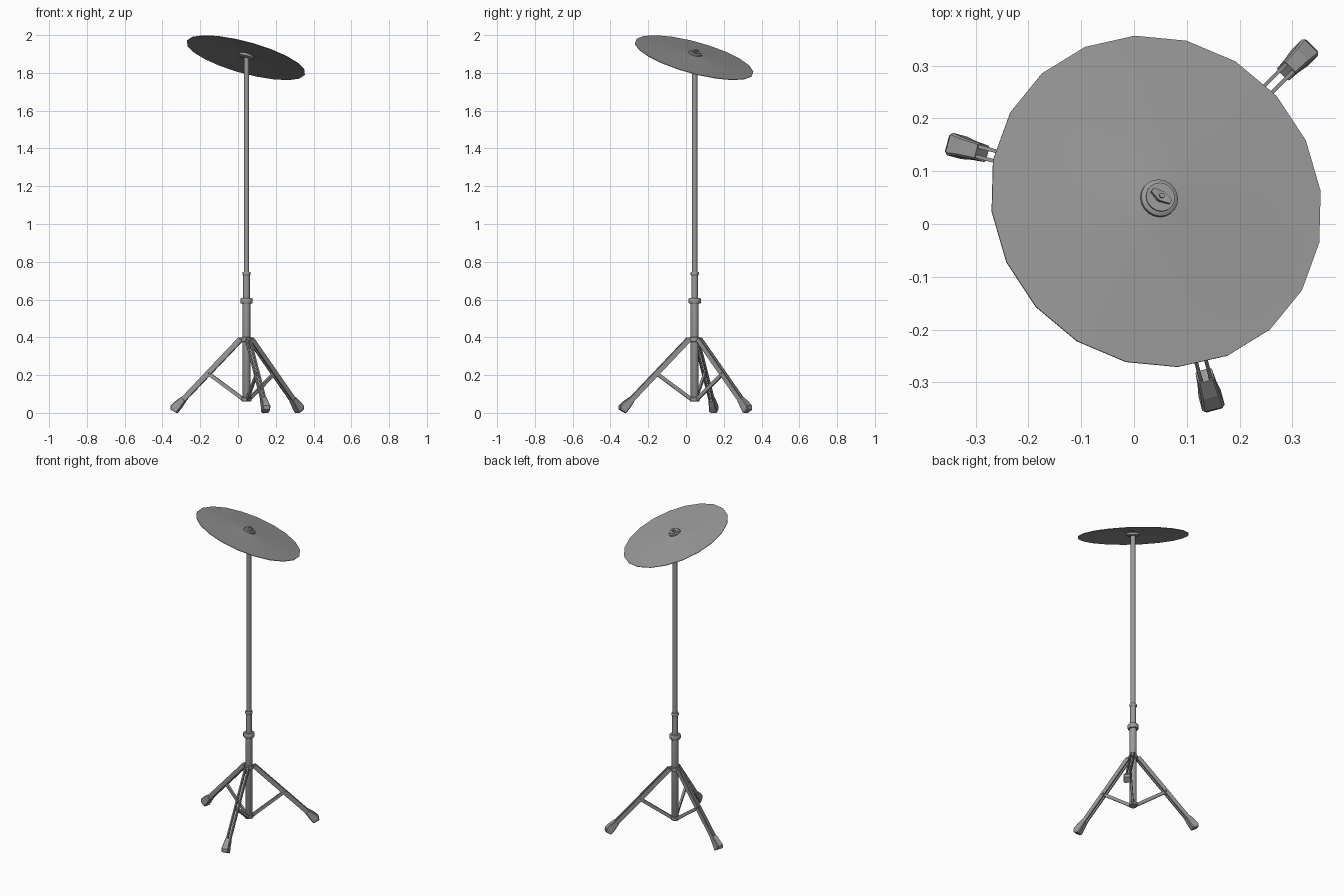
import bpy, bmesh, math
from mathutils import Matrix, Vector

if "Cube" in bpy.data.objects:
    bpy.data.objects.remove(bpy.data.objects["Cube"])

AXIS = Vector((0.045, 0.046, 0))
HUB = Matrix.Translation((0.042, 0.043, 1.881)) @ Matrix.Rotation(math.radians(21.2), 4, Vector((-1, 1, 0)))
DARK = bpy.data.materials.new("dark_metal")
DARK.diffuse_color = (0.32, 0.32, 0.32, 1)
DARK.use_nodes = True
DARK.node_tree.nodes["Principled BSDF"].inputs["Base Color"].default_value = DARK.diffuse_color


def finish(name, bm, matrix, smooth=None):
    bmesh.ops.recalc_face_normals(bm, faces=bm.faces)
    mesh = bpy.data.meshes.new(name)
    bm.to_mesh(mesh)
    bm.free()
    mesh.materials.append(DARK)
    ob = bpy.data.objects.new(name, mesh)
    bpy.context.collection.objects.link(ob)
    ob.matrix_world = matrix
    if smooth:
        bpy.ops.object.select_all(action='DESELECT')
        ob.select_set(True)
        bpy.context.view_layer.objects.active = ob
        bpy.ops.object.shade_smooth_by_angle(angle=math.radians(smooth))
    return ob


def loft(name, rings, matrix, smooth=None):
    """Skin a list of point rings and cap both ends."""
    bm = bmesh.new()
    vs = [[bm.verts.new(p) for p in ring] for ring in rings]
    n = len(vs[0])
    for a, b in zip(vs, vs[1:]):
        for i in range(n):
            j = (i + 1) % n
            bm.faces.new((a[i], a[j], b[j], b[i]))
    bm.faces.new(vs[0])
    bm.faces.new(vs[-1])
    return finish(name, bm, matrix, smooth)


def lathe(name, profile, sides, matrix, phase=0.0, smooth=None):
    rings = [[(r * math.cos(phase + math.tau * i / sides), r * math.sin(phase + math.tau * i / sides), z)
              for i in range(sides)] for r, z in profile]
    return loft(name, rings, matrix, smooth)


def bar(name, a, b, height, width, y, matrix):
    """Flat bar between two (radius, z) points, lying in the leg plane at offset y."""
    a, b = Vector((a[0], y, a[1])), Vector((b[0], y, b[1]))
    d = (b - a).normalized()
    n = Vector((-d.z, 0, d.x)) * height / 2
    w = Vector((0, width / 2, 0))
    return loft(name, [[p + n + w, p + n - w, p - n - w, p - n + w] for p in (a, b)], matrix)


# Telescoping stand tubes and collars
stand = Matrix.Translation(AXIS)
tubes = {
    "lower_tube": [(.017, .062), (.021, .068), (.021, .585)],
    "middle_tube": [(.0175, .58), (.0175, .735)],
    "upper_tube": [(.0145, .73), (.0145, 1.893)],
    "height_clamp": [(.029, .578), (.033, .583), (.033, .603), (.029, .608)],
    "upper_clamp": [(.019, .728), (.022, .732), (.022, .742), (.019, .746)],
    "leg_collar": [(.024, .376), (.027, .379), (.027, .398), (.024, .401)],
    "brace_collar": [(.023, .06), (.026, .063), (.026, .08), (.023, .083)],
}
for name, prof in tubes.items():
    lathe(name, prof, 12, stand, smooth=40)

# Cymbal plate: thin shallow cone with a 20-sided rim
lathe("cymbal", [(.012, .018), (.045, .015), (.15, .006), (.325, -.002),
                 (.325, .001), (.15, .009), (.045, .018), (.012, .021)],
      20, HUB, math.radians(41.5), 40)
# Felts, washer and threaded stud
lathe("lower_felt", [(.034, -.002), (.04, .002), (.04, .014), (.034, .017)], 20, HUB, smooth=40)
lathe("upper_felt", [(.036, .018), (.036, .026), (.031, .030)], 20, HUB, smooth=40)
lathe("washer", [(.028, .029), (.028, .033)], 20, HUB, smooth=40)
lathe("nut_stud", [(.011, .032), (.009, .041), (.005, .041), (.005, .045)], 10, HUB)

# Wing nut blades
for k in (0, 1):
    m = HUB @ Matrix.Rotation(math.radians(-32 + 180 * k), 4, 'Z')
    rings = [[(x, w, z0), (x, -w, z0), (x, -w, z1), (x, w, z1)]
             for x, w, z0, z1 in ((0, .01, .033, .041), (.012, .007, .034, .042), (.021, .004, .035, .042))]
    loft("wing_nut_blade_%d" % (k + 1), rings, m)

# Three legs: twin rails, brace, pivot block and rubber foot
TOP, END = (.032, .39), (.375, .041)
for k in range(3):
    m = stand @ Matrix.Rotation(math.radians(45 + 120 * k), 4, 'Z')
    for side in (-1, 1):
        bar("leg_rail_%d" % (k + 1), TOP, END, .027, .007, side * .0095, m)
    bar("leg_pivot_%d" % (k + 1), (.015, .389), (.042, .389), .022, .013, 0, m)
    bar("leg_brace_%d" % (k + 1), (.018, .072), (.208, .208), .019, .012, 0, m)
    bar("brace_pin_%d" % (k + 1), (.203, .21), (.213, .21), .01, .03, 0, m)
    rings = []
    for r, z, h, w, tilt in ((.345, .072, .016, .016, 45), (.372, .045, .023, .018, 45),
                             (.394, .021, .025, .022, 45), (.397, .0095, .019, .019, 30)):
        t, c = math.radians(tilt), .8
        sec = [(h, c * w), (c * h, w), (-c * h, w), (-h, c * w),
               (-h, -c * w), (-c * h, -w), (c * h, -w), (h, -c * w)]
        rings.append([(r + u * math.cos(t), v, z + u * math.sin(t)) for u, v in sec])
    loft("rubber_foot_%d" % (k + 1), rings, m)
